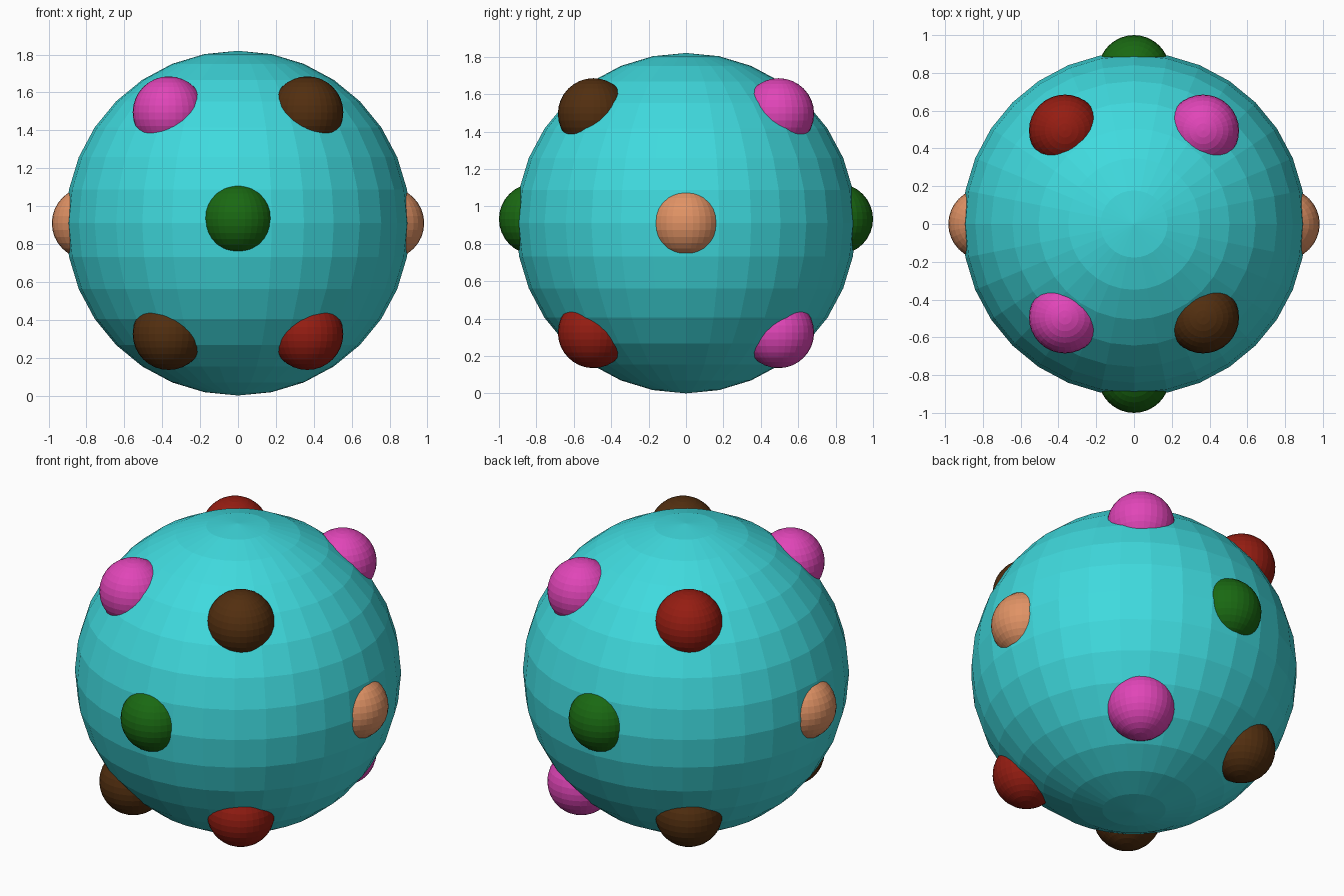
import bpy

if "Cube" in bpy.data.objects:
    bpy.data.objects.remove(bpy.data.objects["Cube"])

BODY_R, KNOB_R, MID = 0.91, 0.19, 0.91


def material(name, rgb):
    m = bpy.data.materials.new(name)
    m.diffuse_color = (*rgb, 1)
    m.use_nodes = True
    m.node_tree.nodes["Principled BSDF"].inputs["Base Color"].default_value = m.diffuse_color
    return m


teal = material("teal", (0.05, 0.70, 0.73))
pink = material("pink", (0.75, 0.06, 0.48))
brown = material("brown", (0.085, 0.028, 0.005))
red = material("red", (0.30, 0.012, 0.006))
green = material("green", (0.01, 0.14, 0.006))
peach = material("peach", (0.75, 0.29, 0.13))


def ball(name, radius, location, mat):
    bpy.ops.mesh.primitive_uv_sphere_add(
        segments=32, ring_count=16, radius=radius, location=location)
    ob = bpy.context.object
    ob.name = name
    ob.data.materials.append(mat)
    return ob


# large faceted body
ball("body", BODY_R, (0, 0, MID), teal)

# knobs around the equator: sides, then front and back
for s in (-1, 1):
    ball("side_knob", KNOB_R, (s * 0.793, 0, MID), peach)
    ball("front_back_knob", KNOB_R, (0, s * 0.81, MID + 0.022), green)

# eight corner knobs, coloured by (x, y, z) sign
corner_colours = {
    (-1, -1, 1): pink, (1, -1, 1): brown, (-1, 1, 1): red, (1, 1, 1): pink,
    (-1, -1, -1): brown, (1, -1, -1): red, (-1, 1, -1): brown, (1, 1, -1): pink,
}
for (x, y, z), mat in corner_colours.items():
    ball("corner_knob", KNOB_R, (x * 0.366, y * 0.495, MID + z * 0.585), mat)
